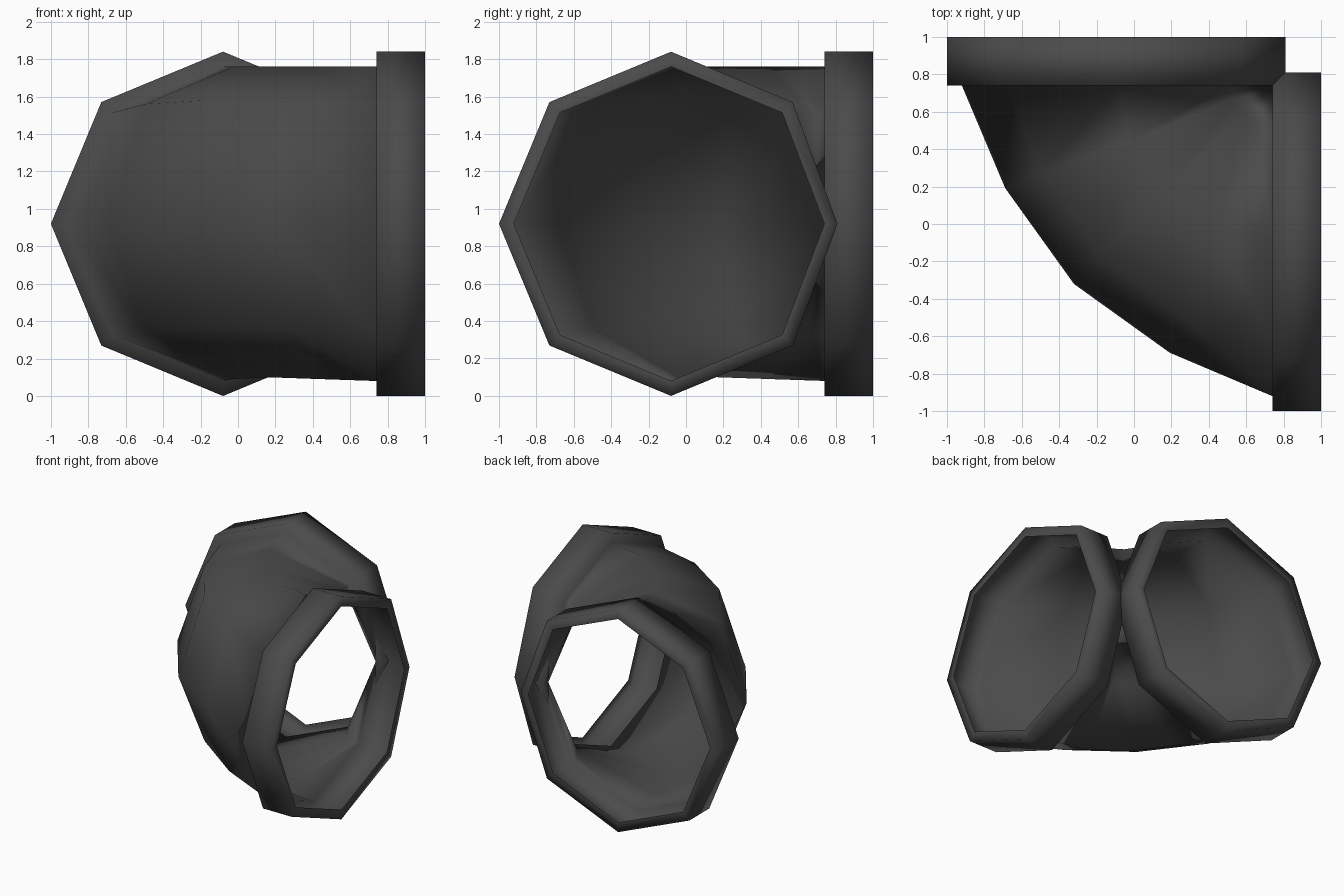
import bpy, bmesh, math

if "Cube" in bpy.data.objects:
    bpy.data.objects.remove(bpy.data.objects["Cube"])

SIDES = 8
CZ = 0.92        # height of the pipe axis
CU = -0.08       # sideways position of each opening's centre
PIVOT = 0.74     # bend pivot in x and y, also the back plane of both flanges
BEND = PIVOT - CU

iron = bpy.data.materials.new("dark_grey_iron")
iron.diffuse_color = (0.07, 0.07, 0.07, 1)
iron.use_nodes = True
iron.node_tree.nodes["Principled BSDF"].inputs["Base Color"].default_value = iron.diffuse_color

bm = bmesh.new()
rings = []


def collar_ring(depth, r, limit, swap):
    """One octagon of a flange; limit trims the corner facing the other flange."""
    ring = []
    for j in range(SIDES):
        t = math.tau * j / SIDES
        u = min(CU - r * math.cos(t), limit)
        z = CZ + r * math.sin(t)
        ring.append(bm.verts.new((u, depth, z) if swap else (depth, u, z)))
    return ring


def bend_ring(angle, outer, top, bottom, crown, keel):
    """One octagon section of the bend, turned about the pivot."""
    phi = math.radians(angle)
    ring = []
    for j in range(SIDES):
        t = math.tau * j / SIDES
        c, s = math.cos(t), math.sin(t)
        rad = max(BEND + c * ((outer - BEND) if c > 0 else 0.84), 0)
        shoulder = top if s > 0 else bottom
        if j % 2 and c < 0:
            shoulder = 0.594          # inside of the bend keeps its height
        height = crown if s > 0 else keel
        dz = math.copysign(shoulder, s) if j % 2 else height * s
        ring.append(bm.verts.new((PIVOT - rad * math.sin(phi),
                                  PIVOT - rad * math.cos(phi), CZ + dz)))
    return ring


# flange profile: front inner, front outer, back outer (hollow behind the rim)
PROFILE = ((1.0, 0.84, 0.74), (1.0, 0.92, 0.81), (0.74, 0.92, 0.81))
# bend sections: angle, outer reach, top shoulder, bottom shoulder, crown, keel
BENDS = ((21, 1.53, 0.64, 0.56, 0.84, 0.83), (45, 1.50, 0.66, 0.55, 0.84, 0.82),
         (69, 1.53, 0.64, 0.56, 0.84, 0.83))

# right flange, bend, back flange as one continuous skin
rings += [collar_ring(*p, False) for p in PROFILE]
bend = [collar_ring(0.74, 0.84, 0.74, False)]
bend += [bend_ring(*b) for b in BENDS]
bend += [collar_ring(0.74, 0.84, 0.74, True)]
rings += bend
rings += [collar_ring(*p, True) for p in reversed(PROFILE)]

for a, b in zip(rings, rings[1:]):
    for j in range(SIDES):
        k = (j + 1) % SIDES
        bm.faces.new((a[j], a[k], b[k], b[j])).smooth = True

# close the inside of the bend at the pivot
bmesh.ops.remove_doubles(bm, verts=[r[4] for r in bend], dist=0.001)

mesh = bpy.data.meshes.new("flanged_elbow_pipe")
bm.to_mesh(mesh)
bm.free()
mesh.materials.append(iron)
obj = bpy.data.objects.new("flanged_elbow_pipe", mesh)
bpy.context.collection.objects.link(obj)
